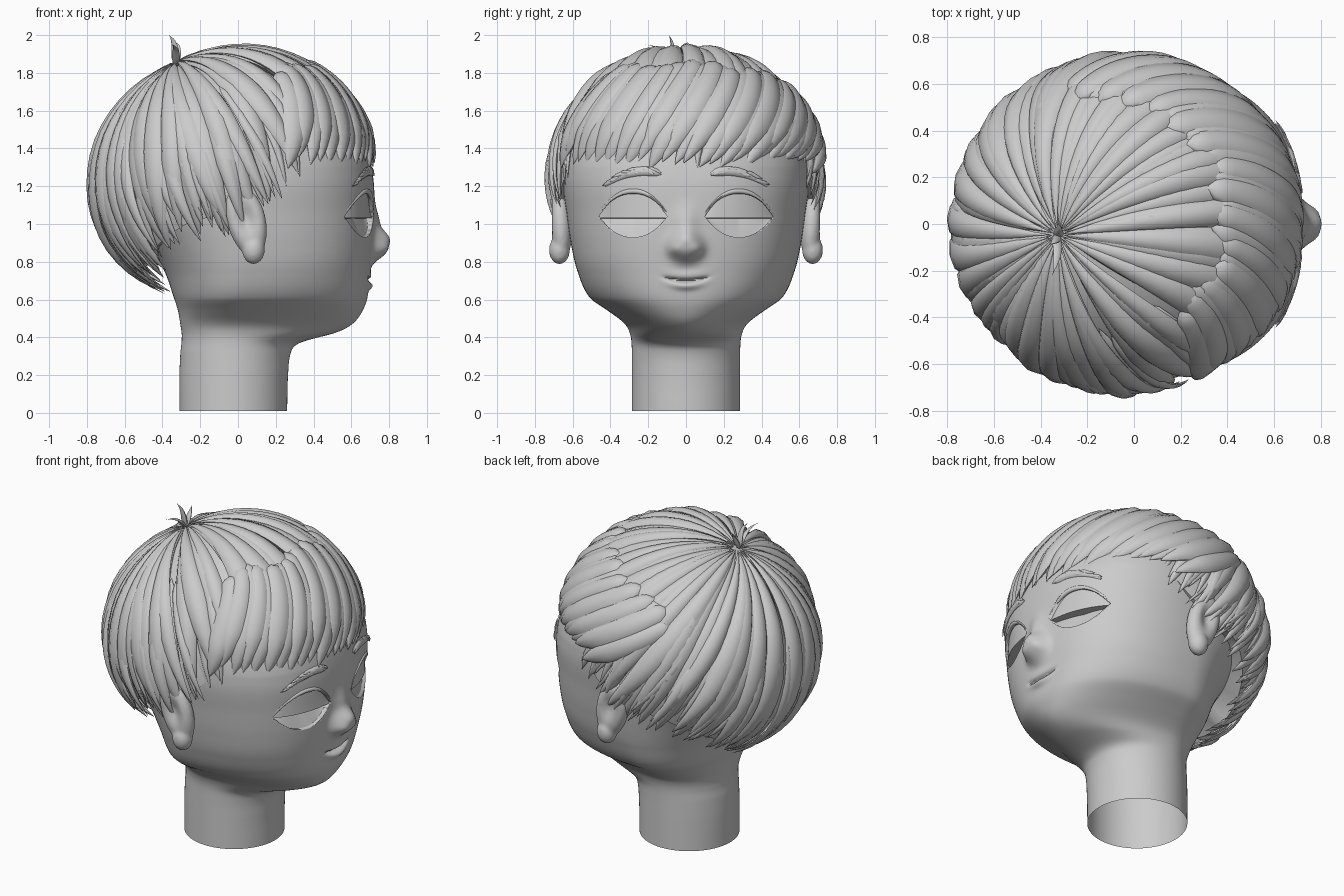
import bpy, bmesh, math, random
from mathutils import Vector

random.seed(4)
cube = bpy.data.objects.get("Cube")
if cube:
    bpy.data.objects.remove(cube)

clay = bpy.data.materials.new("clay_grey")
clay.use_nodes = True
clay.diffuse_color = (0.6, 0.6, 0.6, 1)
clay.node_tree.nodes["Principled BSDF"].inputs["Base Color"].default_value = (0.6, 0.6, 0.6, 1)


def finish(name, bm, angle=50):
    bmesh.ops.recalc_face_normals(bm, faces=bm.faces)
    mesh = bpy.data.meshes.new(name)
    bm.to_mesh(mesh)
    bm.free()
    obj = bpy.data.objects.new(name, mesh)
    bpy.context.collection.objects.link(obj)
    mesh.materials.append(clay)
    bpy.ops.object.select_all(action='DESELECT')
    obj.select_set(True)
    bpy.context.view_layer.objects.active = obj
    bpy.ops.object.shade_smooth_by_angle(angle=math.radians(angle))
    return obj


def skin(bm, rings):
    """Bridge closed rings of points and cap both ends."""
    rows = [[bm.verts.new(p) for p in ring] for ring in rings]
    n = len(rows[0])
    for a, b in zip(rows, rows[1:]):
        for i in range(n):
            bm.faces.new((a[i], a[(i + 1) % n], b[(i + 1) % n], b[i]))
    bm.faces.new(rows[0])
    bm.faces.new(rows[-1])


# Head and neck outline: height, back x, front x, half width
OUTLINE = [
    (.01, -.31, .26, .287), (.2, -.31, .265, .287), (.32, -.305, .28, .287),
    (.37, -.3, .32, .289), (.4, -.3, .42, .293), (.42, -.3, .52, .298),
    (.47, -.31, .61, .322), (.54, -.32, .66, .415), (.61, -.34, .685, .51),
    (.75, -.39, .7, .575), (.9, -.48, .715, .61), (1.05, -.6, .72, .632),
    (1.25, -.68, .715, .655), (1.45, -.66, .66, .63), (1.65, -.53, .52, .52),
    (1.8, -.33, .3, .33), (1.87, -.06, .05, .05)]


def outline(z):
    """Smooth cubic through the outline rows."""
    k = 0
    while k < len(OUTLINE) - 2 and z > OUTLINE[k + 1][0]:
        k += 1
    p, q = OUTLINE[k], OUTLINE[k + 1]
    o, r = OUTLINE[max(k - 1, 0)], OUTLINE[min(k + 2, len(OUTLINE) - 1)]
    d = q[0] - p[0]
    t = (z - p[0]) / d
    out = []
    for c in (1, 2, 3):
        m0 = (q[c] - o[c]) / (q[0] - o[0]) * d
        m1 = (r[c] - p[c]) / (r[0] - p[0]) * d
        out.append(p[c] + t * m0 + t * t * (3 * (q[c] - p[c]) - 2 * m0 - m1)
                   + t ** 3 * (2 * (p[c] - q[c]) + m0 + m1))
    s = min(max((z - .35) / .5, 0), 1)
    s = s * s * (3 - 2 * s)
    roundness = 2 + .4 * s * min(1, max(0, (1.7 - z) / .4)) - .2 * math.exp(-((z - .44) / .06) ** 2)
    return out + [-.025 + .07 * s * min(1, max(0, (1.87 - z) / .5)), roundness]


def bump(y, z, height, y0, z0, sy, sz, power=1):
    return height * math.exp(-(((y - y0) / sy) ** 2 + ((z - z0) / sz) ** 2) ** power)


def features(y, z):
    """Nose, lips and mouth crease pushed out of the face."""
    smile = z - 1.3 * y * y
    d = bump(y, z, .08, 0, .885, .085, .08, 1.5) + bump(y, z, .03, 0, 1, .06, .09)
    d += bump(abs(y), z, .016, .065, .865, .03, .035)
    d += bump(y, smile, .02, 0, .672, .08, .02) + bump(y, smile, .007, 0, .73, .09, .02)
    d -= .026 * math.exp(-(y / .11) ** 6 - ((smile - .7) / .008) ** 2)
    return d


def face_x(y, z):
    back, front, half, mid, p = outline(z)
    return mid + (front - mid) * (1 - min(1, abs(y) / half) ** p) ** (1 / p)


rings = []
ROWS, SEGS = 240, 160
for j in range(ROWS + 1):
    z = OUTLINE[0][0] + (OUTLINE[-1][0] - OUTLINE[0][0]) * j / ROWS
    back, front, half, mid, p = outline(z)
    ring = []
    for i in range(SEGS):
        a = 2 * math.pi * i / SEGS
        a -= .55 * math.sin(a)
        c, s = math.cos(a), math.sin(a)
        e = 2 / p if c > 0 else 1
        y = math.copysign(half * abs(s) ** e, s)
        x = mid + ((front - mid) * c ** e + features(y, z) if c > 0 else (mid - back) * c)
        ring.append((x, y, z))
    rings.append(ring)
bm = bmesh.new()
skin(bm, rings)
# Soften the jaw line, fading out above and below it
jaw = [(v, v.co.copy()) for v in bm.verts if .3 < v.co.z < .64]
for _ in range(30):
    bmesh.ops.smooth_vert(bm, verts=[v for v, _ in jaw], factor=.5,
                          use_axis_x=True, use_axis_y=True, use_axis_z=True)
for v, co in jaw:
    v.co = co.lerp(v.co, math.sin(math.pi * (co.z - .3) / .34) ** 2)
head = finish("head_and_neck", bm)


# Eyes: almond openings cut in the face, filled by a heavy lid over a recessed eyeball
def almond(u, upper):
    return 1.04 + (.13 if upper else -.11) * (1 - min(1, abs(u)) ** 2.2)


us = [k / 12 for k in range(-12, 13)]
for side, name in ((1, "left"), (-1, "right")):
    edge = [(u, True) for u in us] + [(u, False) for u in us[-2:0:-1]]
    bm = bmesh.new()
    skin(bm, [[(x, side * (.28 + .18 * u), almond(u, up)) for u, up in edge] for x in (.42, 1)])
    cutter = finish("eye_cutter", bm)
    cutter.hide_render = True
    mod = head.modifiers.new("eye_opening", 'BOOLEAN')
    mod.operation, mod.object, mod.solver = 'DIFFERENCE', cutter, 'EXACT'
    bpy.context.view_layer.objects.active = head
    bpy.ops.object.modifier_apply(modifier=mod.name)
    bpy.data.objects.remove(cutter)

    bm = bmesh.new()
    columns = []
    for u in us:
        u *= 1.05
        y, low, top = .28 + .18 * u, almond(u, False) - .015, almond(u, True) + .012
        deep = .055 * (1 - .5 * min(1, abs(u)))
        spots = [(low + (1.03 - low) * k / 6, .016 + deep * k / 6) for k in range(7)]
        spots += [(1.032 + (top - 1.032) * k / 6, .008 + .012 * k / 6) for k in range(7)]
        spots += [(top, .13), (low, .13)]
        columns.append([(face_x(y, z) - inset, side * y, z) for z, inset in spots])
    skin(bm, columns)
    finish(name + "_eyeball_and_lid", bm, 35)

    bm = bmesh.new()
    rim = []
    for u in us:
        y, z = .28 + .19 * u, almond(u, True) + .004
        r = .004 + .01 * (1 - u * u)
        rim.append([(face_x(y, z) - .004 + r * math.cos(a), side * y, z + r * math.sin(a))
                    for a in (k * math.pi / 4 for k in range(8))])
    skin(bm, rim)
    finish(name + "_lid_rim", bm)

# Leave the neck open underneath
bm = bmesh.new()
bm.from_mesh(head.data)
base = [f for f in bm.faces if f.calc_center_median().z < .012 and f.normal.z < -.9]
bmesh.ops.delete(bm, geom=base, context='FACES')
bm.to_mesh(head.data)
bm.free()


def lock(bm, points, normals, widths, thick):
    """Sweep a flattened, tapered cross-section along a path."""
    rings = []
    for i, (p, n, w) in enumerate(zip(points, normals, widths)):
        along = points[min(i + 1, len(points) - 1)] - points[max(i - 1, 0)]
        across = along.cross(n).normalized()
        h = min(thick, w * .6)
        rings.append([p + across * w * math.cos(a) + n * h * math.sin(a)
                      for a in (k * math.pi / 4 for k in range(8))])
    skin(bm, rings)


def taper(u, blunt, tip):
    return max(.02, min(1, (u / blunt) ** .5, ((1 - u) / tip) ** .7))


# Eyebrows: a curved band covered in short tufts
for side, name in ((1, "left"), (-1, "right")):
    def brow(s, dz=0):
        y = .13 + .3 * s
        z = 1.265 + .1 * s - .165 * s * s + dz
        return Vector((face_x(y, z) + .004, side * y, z))
    bm = bmesh.new()
    out = Vector((1, side * .4, .1)).normalized()
    us = [k / 12 for k in range(13)]
    lock(bm, [brow(u) for u in us], [out] * 13, [.02 * taper(u, .15, .5) + .004 for u in us], .016)
    for k in range(22):
        s = k / 24
        dz = random.uniform(-.014, .012)
        pts = [brow(s + .16 * u, dz + .012 * u) + out * .009 for u in (0, .3, .6, 1)]
        lock(bm, pts, [out] * 4, [.004, .008, .007, .001], .009)
    finish(name + "_eyebrow", bm)

# Ears: a dished shell melted together with a round lobe
for side, name in ((1, "left"), (-1, "right")):
    bm = bmesh.new()
    shell = bmesh.ops.create_icosphere(bm, subdivisions=5, radius=1)["verts"]
    for v in shell:
        a, b, c = v.co
        dish = .045 * math.exp(-(a * a + (c - .1) ** 2) / .2) if b > 0 else 0
        v.co = (.045 + .105 * a * (1 + .1 * c) - .035 * c, side * (.665 + .065 * b + .01 * c - dish), 1.01 + .19 * c)
    lobe = bmesh.ops.create_uvsphere(bm, u_segments=24, v_segments=16, radius=1)["verts"]
    for v in lobe:
        v.co = (.082 + .06 * v.co.x, side * (.67 + .056 * v.co.y), .862 + .075 * v.co.z)
    ear = finish(name + "_ear", bm)
    melt = ear.modifiers.new("melt", 'REMESH')
    melt.mode, melt.voxel_size, melt.use_smooth_shade = 'VOXEL', .01, True
    ear.modifiers.new("soften", 'SMOOTH').iterations = 8

# Hair: locks fanning out from the crown over a rounded skull
CENTRE = Vector((-.02, 0, 1.2))
CROWN = Vector((-.42, -.065, .905)).normalized()
HEM = [(0, 1.28), (45, 1.31), (58, 1.3), (66, 1.2), (76, 1.06), (88, .96), (110, .9), (135, .74), (160, .63), (180, .63)]


def hem(deg):
    deg = abs((deg + 180) % 360 - 180)
    for (a, za), (b, zb) in zip(HEM, HEM[1:]):
        if deg <= b:
            return za + (zb - za) * (deg - a) / (b - a)


def on_scalp(deg, z, t, bow, scale):
    """Point, normal and angle from the crown, part way to a hem point."""
    zz = (z - 1.2) / (.75 if z > 1.2 else .68)
    r, a = math.sqrt(1 - zz * zz), math.radians(deg)
    end = Vector((r * math.cos(a), r * math.sin(a), zz))
    span, aside = CROWN.angle(end), CROWN.cross(end).normalized()
    d = CROWN * math.sin((1 - t) * span) + end * math.sin(t * span)
    d = (d / math.sin(span) + aside * bow * math.sin(math.pi * t)).normalized()
    radii = (.757, .735, .75 if d.z > 0 else .68)
    point = CENTRE + Vector([c * k for c, k in zip(d, radii)]) * scale
    return point, Vector([c / k for c, k in zip(d, radii)]).normalized(), t * span


def strand(bm, deg, z, start, bow, lift, width, tip, steps=18):
    pts, normals, widths = [], [], []
    for k in range(steps + 1):
        u = k / steps
        p, n, angle = on_scalp(deg, z, start + (1 - start) * u, bow, .965 + lift + .015 * math.sin(math.pi * u))
        pts.append(p)
        normals.append(n)
        widths.append(width * max(.15, math.sin(min(angle, math.pi / 2))) * taper(u, .1, tip))
    lock(bm, pts, normals, widths, .036)


# Scalp cap closing the gaps between locks, turned in at its hem
bm = bmesh.new()
path = [(k / 20, .935) for k in range(1, 21)] + [(1, .9), (1, .55)]
skin(bm, [[on_scalp(deg, hem(deg) + .1, t, 0, scale)[0] for deg in range(0, 360, 5)] for t, scale in path])
finish("hair_cap", bm)

bm = bmesh.new()
for layer, count in enumerate((40, 36)):
    for k in range(count):
        deg = 360 * (k + .5 * layer + random.uniform(-.3, .3)) / count
        z = hem(deg) + random.uniform(-.02, .05) + .03 * layer
        strand(bm, deg, z, .02, .1 + random.uniform(-.1, .1), -.018 + .018 * layer + random.uniform(-.008, .008),
               random.uniform(.062, .092), .45)
finish("hair_main_locks", bm)

bm = bmesh.new()
for k in range(27):
    deg = -68 + 136 * k / 26
    strand(bm, deg + random.uniform(-1, 1), hem(deg) + random.uniform(0, .05) + .08 * (abs(deg) > 58),
           random.uniform(.46, .52), .42, .02 + .01 * (k % 2), random.uniform(.066, .08), .3)
finish("hair_fringe", bm)

bm = bmesh.new()
for k in range(84):
    deg = 57 + 246 * (k + random.random()) / 84
    strand(bm, deg, hem(deg) + random.uniform(-.03, .16), random.uniform(.35, .6), random.uniform(-.02, .16),
           random.uniform(-.03, .014), random.uniform(.028, .05), .6, 12)
finish("hair_thin_locks", bm)

# Sprout standing up at the crown
bm = bmesh.new()
root = Vector((-.33, -.055, 1.85))
for tip in ((-.365, -.09, 2), (-.35, -.22, 1.95), (-.33, .01, 1.96)):
    reach = Vector(tip) - root
    us = [k / 8 for k in range(9)]
    pts = [root + reach * u + Vector((.01, 0, .025)) * math.sin(math.pi * u) for u in us]
    lock(bm, pts, [Vector((.3, 1, .1)).normalized()] * 9, [.032 * taper(u + .1, .5, 1.1) if u < 1 else .001 for u in us], .02)
finish("hair_sprout", bm)
